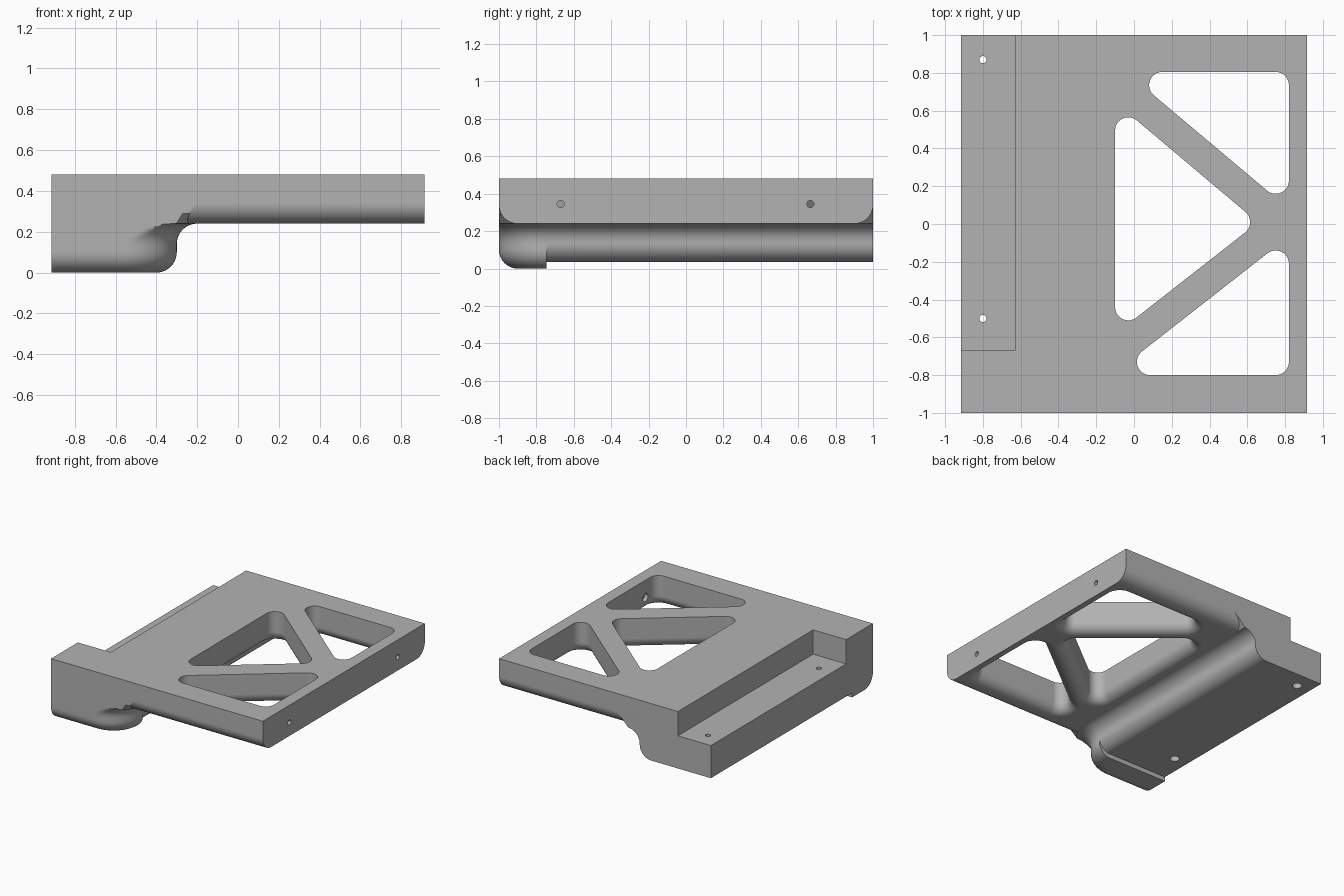
import bpy
import bmesh
from math import pi, sin, cos, sqrt, radians
from mathutils import Vector

cube = bpy.data.objects.get("Cube")
if cube:
    bpy.data.objects.remove(cube, do_unlink=True)

HALF_X, TOP, UNDER = 0.915, 0.48, 0.24
STEPS = 10

grey = bpy.data.materials.new("plain grey")
grey.use_nodes = True
grey.diffuse_color = (0.45, 0.45, 0.45, 1)
grey.node_tree.nodes["Principled BSDF"].inputs["Base Color"].default_value = (0.45, 0.45, 0.45, 1)


def loft(name, rings):
    """Closed solid through rings with equal point counts."""
    bm = bmesh.new()
    loops = [[bm.verts.new(p) for p in ring] for ring in rings]
    n = len(loops[0])
    for a, b in zip(loops, loops[1:]):
        for i in range(n):
            j = (i + 1) % n
            bm.faces.new((a[i], a[j], b[j], b[i]))
    bm.faces.new(loops[0][::-1])
    bm.faces.new(loops[-1])
    bmesh.ops.recalc_face_normals(bm, faces=bm.faces)
    mesh = bpy.data.meshes.new(name)
    bm.to_mesh(mesh)
    bm.free()
    mesh.materials.append(grey)
    obj = bpy.data.objects.new(name, mesh)
    bpy.context.collection.objects.link(obj)
    return obj


def combine(body, tool, operation):
    """Apply a boolean and discard the helper."""
    tool.hide_render = True
    mod = body.modifiers.new("combine", 'BOOLEAN')
    mod.operation, mod.object, mod.solver = operation, tool, 'EXACT'
    bpy.context.view_layer.objects.active = body
    bpy.ops.object.modifier_apply(modifier=mod.name)
    bpy.data.objects.remove(tool, do_unlink=True)


def box(name, lo, hi):
    corners = [(lo[0], lo[1]), (hi[0], lo[1]), (hi[0], hi[1]), (lo[0], hi[1])]
    return loft(name, [[(x, y, z) for x, y in corners] for z in (lo[2], hi[2])])


def rod(name, start, end, radius):
    start, end = Vector(start), Vector(end)
    turn = (end - start).to_track_quat('Z', 'Y')
    circle = [turn @ Vector((radius * cos(a), radius * sin(a), 0))
              for a in (2 * pi * i / 24 for i in range(24))]
    return loft(name, [[c + p for p in circle] for c in (start, end)])


def foot_ring(z, grow, back):
    """Plan of the foot with a rounded front corner, kept within the plate."""
    r = 0.25 + grow
    pts = [(-HALF_X, back, z), (-HALF_X, max(-1, -0.75 - r), z)]
    for i in range(17):
        a = -pi / 2 + pi / 2 * i / 16
        pts.append((-0.55 + r * cos(a), max(-1, -0.75 + r * sin(a)), z))
    pts.append((-0.55 + r, back, z))
    return pts


def convex_edge(bottom):
    """Height and offset pairs of the rounded lower edge."""
    angles = [pi / 2 * i / STEPS for i in range(STEPS + 1)]
    return [(bottom + 0.1 - 0.1 * cos(a), -0.1 + 0.1 * sin(a)) for a in angles]


# Plate with rounded lower front and back edges
section = [(1, TOP), (-1, TOP)]
for side, first in ((-1, pi), (1, 1.5 * pi)):
    for i in range(STEPS + 1):
        a = first + pi / 2 * i / STEPS
        section.append((side * 0.9 + 0.1 * cos(a), 0.34 + 0.1 * sin(a)))
body = loft("bracket_plate", [[(x, y, z) for y, z in section] for x in (-HALF_X, HALF_X)])

# Deep foot flaring into the plate
flare = []
for i in range(STEPS + 1):
    a = pi / 2 * i / STEPS
    flare.append((0.14 + 0.1 * sin(a), 0.1 - 0.1 * cos(a)))
flare += [(0.29, 0.145), (0.34, 0.2)]
combine(body, loft("foot", [foot_ring(z, d, 1) for z, d in convex_edge(0.035) + flare]), 'UNION')

# Lip under the front end of the foot
combine(body, loft("front_lip", [foot_ring(z, d, -0.745)
                                 for z, d in convex_edge(0) + [(0.135, 0)]]), 'UNION')

# Ledge along the outer edge
combine(body, box("ledge_cut", (-1.2, -0.67, 0.29), (-0.63, 1.2, 0.7)), 'DIFFERENCE')


def window_ring(centres, radius, z):
    """Outline around three corner circles, listed anticlockwise."""
    pts = []
    for k in range(3):
        c, before, after = (Vector(centres[(k + s) % 3]) for s in (0, -1, 1))
        d1, d2 = (c - before).normalized(), (after - c).normalized()
        n1 = Vector((d1.y, -d1.x))
        sweep = -d1.angle_signed(d2)
        for i in range(13):
            a = sweep * i / 12
            n = Vector((n1.x * cos(a) - n1.y * sin(a), n1.x * sin(a) + n1.y * cos(a)))
            pts.append((c.x + radius * n.x, c.y + radius * n.y, z))
    return pts


# Three triangular windows with rounded lower rims
windows = [
    [(0.15, 0.735), (0.75, 0.23), (0.75, 0.735)],
    [(0.085, -0.73), (0.75, -0.73), (0.75, -0.21)],
    [(-0.03, 0.495), (-0.03, -0.44), (0.545, 0.01)],
]
RIM = 0.08
for centres in windows:
    levels = [(0.2, RIM)]
    for i in range(STEPS + 1):
        a = pi / 2 * i / STEPS
        levels.append((UNDER + RIM - RIM * cos(a), RIM - RIM * sin(a)))
    levels.append((0.6, 0))
    rings = [window_ring(centres, 0.07 + d, z) for z, d in levels]
    combine(body, loft("window_cut", rings), 'DIFFERENCE')

# Screw holes with wider recesses
for y in (0.87, -0.5):
    combine(body, rod("ledge_hole", (-0.8, y, -0.1), (-0.8, y, 0.6), 0.019), 'DIFFERENCE')
    combine(body, rod("ledge_recess", (-0.8, y, -0.1), (-0.8, y, 0.08), 0.035), 'DIFFERENCE')
for y in (-0.67, 0.665):
    combine(body, rod("side_hole", (0.76, y, 0.345), (1, y, 0.345), 0.019), 'DIFFERENCE')
    combine(body, rod("side_recess", (0.76, y, 0.345), (0.85, y, 0.345), 0.032), 'DIFFERENCE')

# Smooth the fillets and keep the flats clean
bpy.ops.object.select_all(action='DESELECT')
body.select_set(True)
bpy.context.view_layer.objects.active = body
bpy.ops.object.shade_smooth_by_angle(angle=radians(30))
weighted = body.modifiers.new("flat_normals", 'WEIGHTED_NORMAL')
weighted.keep_sharp = True
